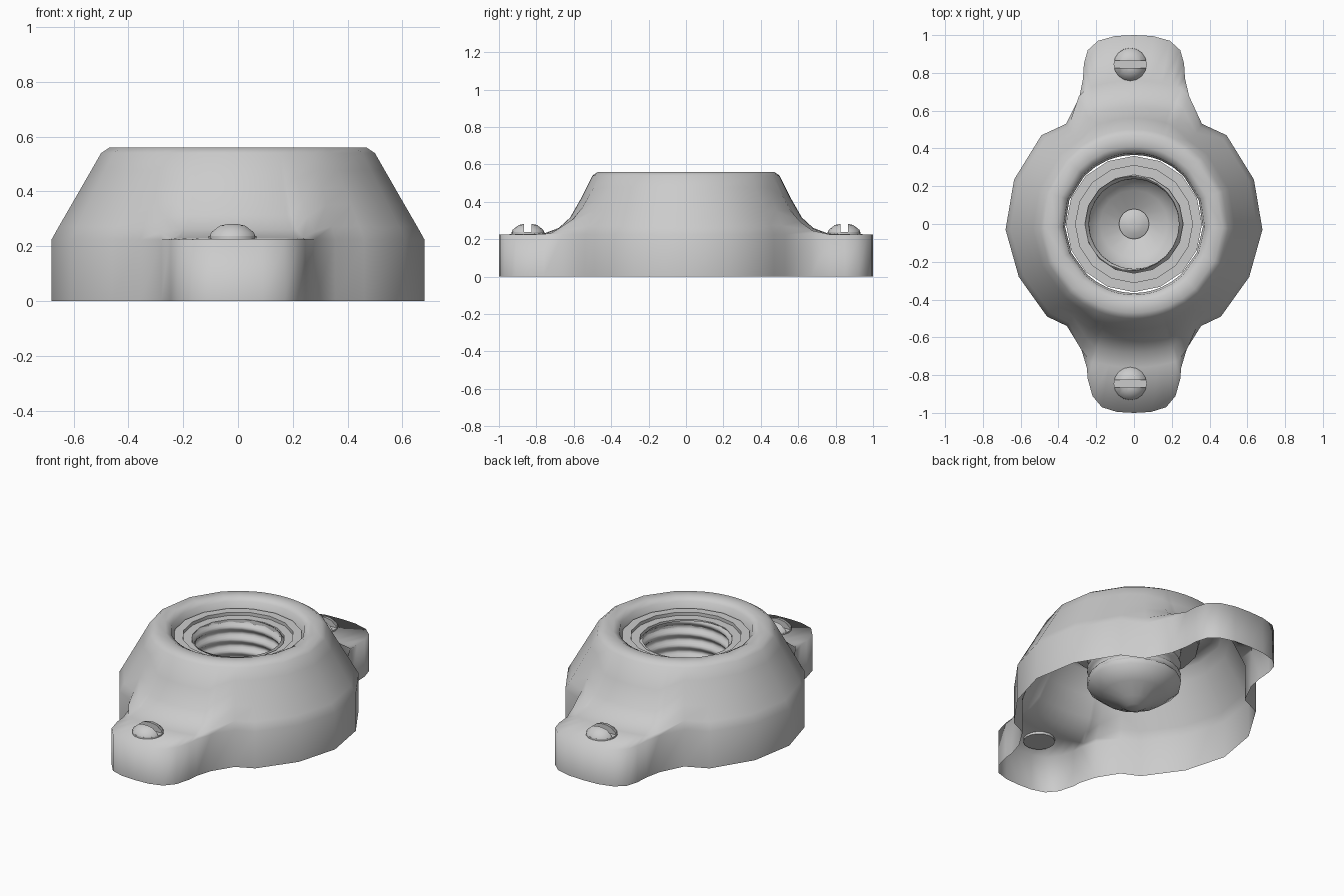
import bpy, bmesh
from math import sin, cos, pi, radians, hypot, atan2
from mathutils import Vector

if "Cube" in bpy.data.objects:
    bpy.data.objects.remove(bpy.data.objects["Cube"], do_unlink=True)

GREY = (0.6, 0.6, 0.6, 1)
mat = bpy.data.materials.new("light_grey")
mat.use_nodes = True
mat.diffuse_color = GREY
mat.node_tree.nodes["Principled BSDF"].inputs["Base Color"].default_value = GREY


def finish(name, bm, angle):
    mesh = bpy.data.meshes.new(name)
    bm.to_mesh(mesh)
    bm.free()
    mesh.materials.append(mat)
    obj = bpy.data.objects.new(name, mesh)
    bpy.context.collection.objects.link(obj)
    bpy.ops.object.select_all(action="DESELECT")
    obj.select_set(True)
    bpy.context.view_layer.objects.active = obj
    bpy.ops.object.shade_smooth_by_angle(angle=radians(angle))
    return obj


def loft(bm, rings, cap_start=False, cap_end=False):
    """Skin a list of closed rings of points with quads."""
    loops = [[bm.verts.new(p) for p in ring] for ring in rings]
    n = len(loops[0])
    for a, b in zip(loops, loops[1:]):
        for i in range(n):
            j = (i + 1) % n
            bm.faces.new((a[i], a[j], b[j], b[i]))
    if cap_start:
        bm.faces.new(loops[0][::-1])
    if cap_end:
        bm.faces.new(loops[-1])


def circle(r, z, n=16, x=0, y=0):
    return [Vector((x + r * cos(2 * pi * i / n), y + r * sin(2 * pi * i / n), z))
            for i in range(n)]


# Housing: open shell with two mounting lugs blending into a cone
half = [(0, -1), (0.09, -0.995), (0.17, -0.97), (0.22, -0.91), (0.245, -0.82),
        (0.25, -0.76), (0.28, -0.66), (0.355, -0.54), (0.46, -0.49),
        (0.61, -0.28), (0.68, -0.03), (0.635, 0.235), (0.49, 0.47),
        (0.36, 0.53), (0.29, 0.67), (0.27, 0.77), (0.265, 0.85),
        (0.245, 0.92), (0.19, 0.97), (0.1, 0.995), (0, 1)]
outline = half + [(-x, y) for x, y in half[-2:0:-1]]
LUG = 0.225
fillet = [(0.76, 0.23), (0.68, 0.26), (0.62, 0.315), (0.56, 0.42), (0.5, 0.54)]
slope = [0.15, 0.4, 0.6, 0.8, 1]


def slope_point(x, y, step):
    R, a = hypot(x, y), atan2(y, x)
    lug = min(1, max(0, (R - 0.68) / 0.08))
    t, (fr, fz) = slope[step], fillet[step]
    r = (R + (0.5 - R) * t) * (1 - lug) + fr * lug
    z = (LUG + (0.54 - LUG) * t) * (1 - lug) + fz * lug
    return Vector((r * cos(a), r * sin(a), z))


rings = [[Vector((x, y, z)) for x, y in outline] for z in (0, LUG)]
rings += [[slope_point(x, y, s) for x, y in outline] for s in range(len(slope))]
for r, z in [(0.47, 0.56), (0.41, 0.56), (0.375, 0.54), (0.365, 0.45)]:
    rings.append([Vector((x, y, 0)).normalized() * r + Vector((0, 0, z))
                  for x, y in outline])
bm = bmesh.new()
loft(bm, rings)
finish("housing", bm, 100)

# Stepped collar inside the mouth
bm = bmesh.new()
loft(bm, [circle(r, z) for r, z in [(0.27, 0.44), (0.36, 0.44), (0.36, 0.505),
                                    (0.31, 0.505), (0.31, 0.485), (0.26, 0.485),
                                    (0.26, 0.44)]])
finish("collar", bm, 35)

# Threaded sleeve with a helical ridge
PITCH, TOP, BASE, ROWS, SIDES = 0.075, 0.485, 0.2, 30, 24
rings = []
for k in range(ROWS + 1):
    z = TOP + (BASE - TOP) * k / ROWS
    ring = circle(1, z, SIDES)
    for i, p in enumerate(ring):
        r = 0.25 + 0.012 * cos(2 * pi * (z / PITCH - i / SIDES))
        p.x, p.y = p.x * r, p.y * r
    rings.append(ring)
bm = bmesh.new()
loft(bm, rings)
finish("threaded_sleeve", bm, 60)

# Conical cup closing the sleeve, with the centre contact
bm = bmesh.new()
loft(bm, [circle(r, z) for r, z in [(0.262, 0.22), (0.26, 0.19), (0.18, 0.125),
                                    (0.09, 0.08), (0.045, 0.05)]], cap_end=True)
finish("contact_cup", bm, 60)
bm = bmesh.new()
loft(bm, [circle(r, z) for r, z in [(0.08, 0.075), (0.08, 0.095), (0.05, 0.11),
                                    (0.02, 0.115)]], cap_end=True)
finish("centre_contact", bm, 40)

# Slotted screws: a base disc with two dome halves either side of the slot
dome = [(0.088, 0.235), (0.082, 0.25), (0.05, 0.275), (0.025, 0.281)]
for side, word in ((-1, "front"), (1, "back")):
    x, y = -0.02, side * 0.845
    bm = bmesh.new()
    loft(bm, [circle(r, z, 16, x, y) for r, z in [(0.088, 0.215), (0.088, 0.237)]],
         True, True)
    for d in (-1, 1):
        part = bmesh.new()
        loft(part, [circle(r, z, 16, x, y) for r, z in dome], True, True)
        cut = bmesh.ops.bisect_plane(
            part, geom=part.verts[:] + part.edges[:] + part.faces[:],
            plane_co=(x, y + d * 0.02, 0), plane_no=(0, d, 0), clear_inner=True)
        edges = [e for e in cut["geom_cut"] if isinstance(e, bmesh.types.BMEdge)]
        bmesh.ops.holes_fill(part, edges=edges)
        bmesh.ops.recalc_face_normals(part, faces=part.faces[:])
        mesh = bpy.data.meshes.new("half")
        part.to_mesh(mesh)
        part.free()
        bm.from_mesh(mesh)
        bpy.data.meshes.remove(mesh)
    finish(word + "_screw", bm, 45)
